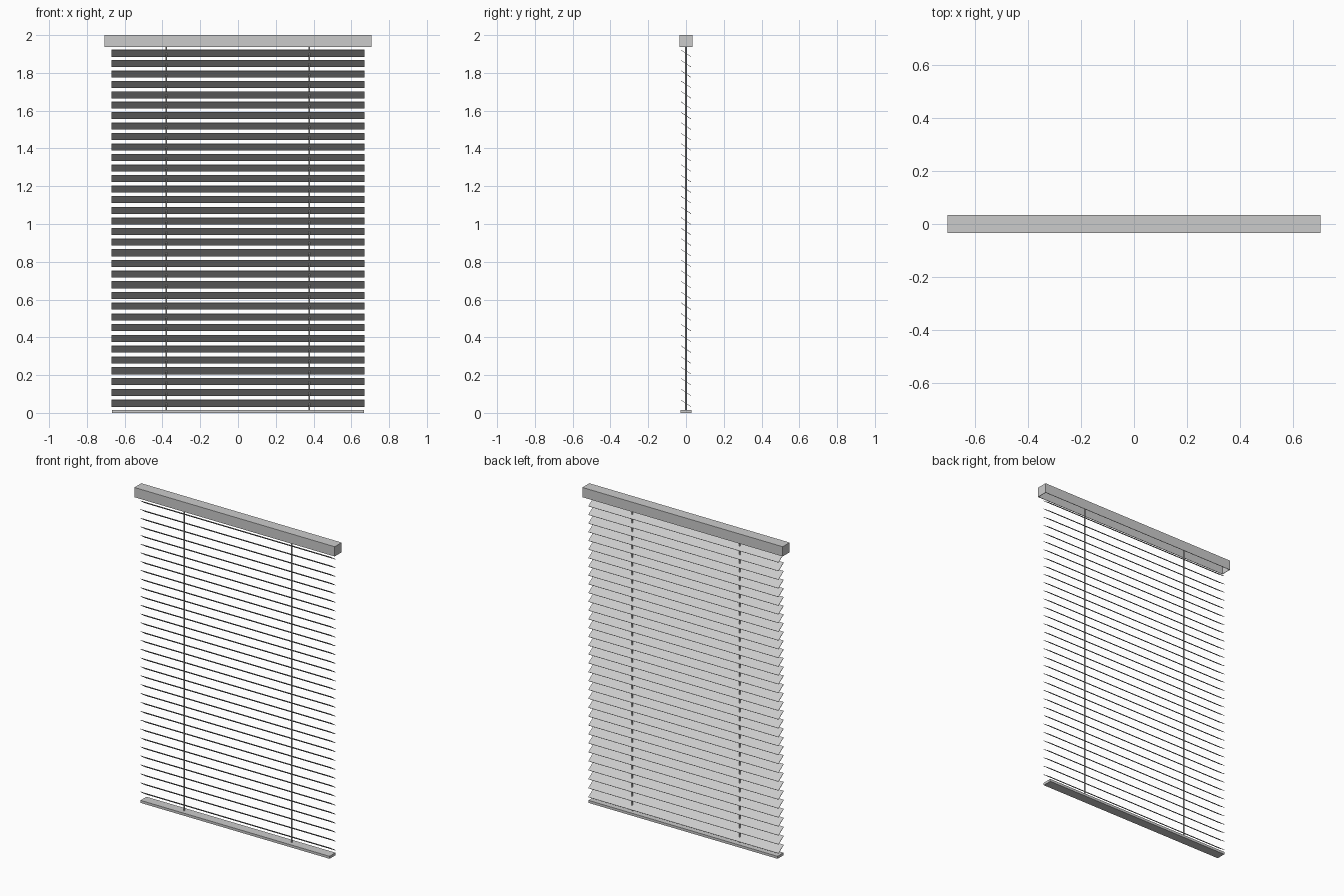
import bpy, bmesh, math
from mathutils import Matrix

if "Cube" in bpy.data.objects:
    bpy.data.objects.remove(bpy.data.objects["Cube"])


def box(name, size, loc, tilt=0.0):
    bm = bmesh.new()
    bmesh.ops.create_cube(bm, size=1.0)
    m = (Matrix.Translation(loc) @ Matrix.Rotation(tilt, 4, 'X')
         @ Matrix.Diagonal((*size, 1.0)))
    bmesh.ops.transform(bm, matrix=m, verts=bm.verts)
    return finish(name, bm)


def finish(name, bm):
    bmesh.ops.recalc_face_normals(bm, faces=bm.faces)
    me = bpy.data.meshes.new(name)
    bm.to_mesh(me)
    bm.free()
    ob = bpy.data.objects.new(name, me)
    bpy.context.collection.objects.link(ob)
    return ob


# Headrail: closed-ended channel, open underneath
W, D, H, T = 1.412, 0.07, 0.062, 0.004
bm = bmesh.new()
bmesh.ops.create_cube(bm, size=1.0)
bmesh.ops.transform(bm, verts=bm.verts, matrix=Matrix.Translation((0, 0, 2 - H / 2))
                    @ Matrix.Diagonal((W, D, H, 1.0)))
bottom = min(bm.faces, key=lambda f: f.calc_center_median().z)
bmesh.ops.inset_region(bm, faces=[bottom], thickness=T)
cavity = bmesh.ops.extrude_face_region(bm, geom=[bottom])
bmesh.ops.translate(bm, vec=(0, 0, H - T),
                    verts=[v for v in cavity['geom'] if isinstance(v, bmesh.types.BMVert)])
if bottom.is_valid:
    bmesh.ops.delete(bm, geom=[bottom], context='FACES_ONLY')
finish("headrail", bm)

# Tilted slats, front edge raised
COUNT = 34
TILT = -math.radians(34)
for i in range(COUNT):
    z = 1.904 - 1.853 * i / (COUNT - 1) + 0.00004 * i * (COUNT - 1 - i)
    box(f"slat_{i + 1:02d}", (1.34, 0.063, 0.0025), (0, 0, z), TILT)

# Bottom rail
box("bottom_rail", (1.332, 0.06, 0.016), (0, 0, 0.008))

# Lift cords
for side, x in (("left", -0.38), ("right", 0.378)):
    bm = bmesh.new()
    bmesh.ops.create_cone(bm, cap_ends=True, segments=8, radius1=0.004,
                          radius2=0.004, depth=1.98,
                          matrix=Matrix.Translation((x, 0, 1.0)))
    finish(f"{side}_cord", bm)
